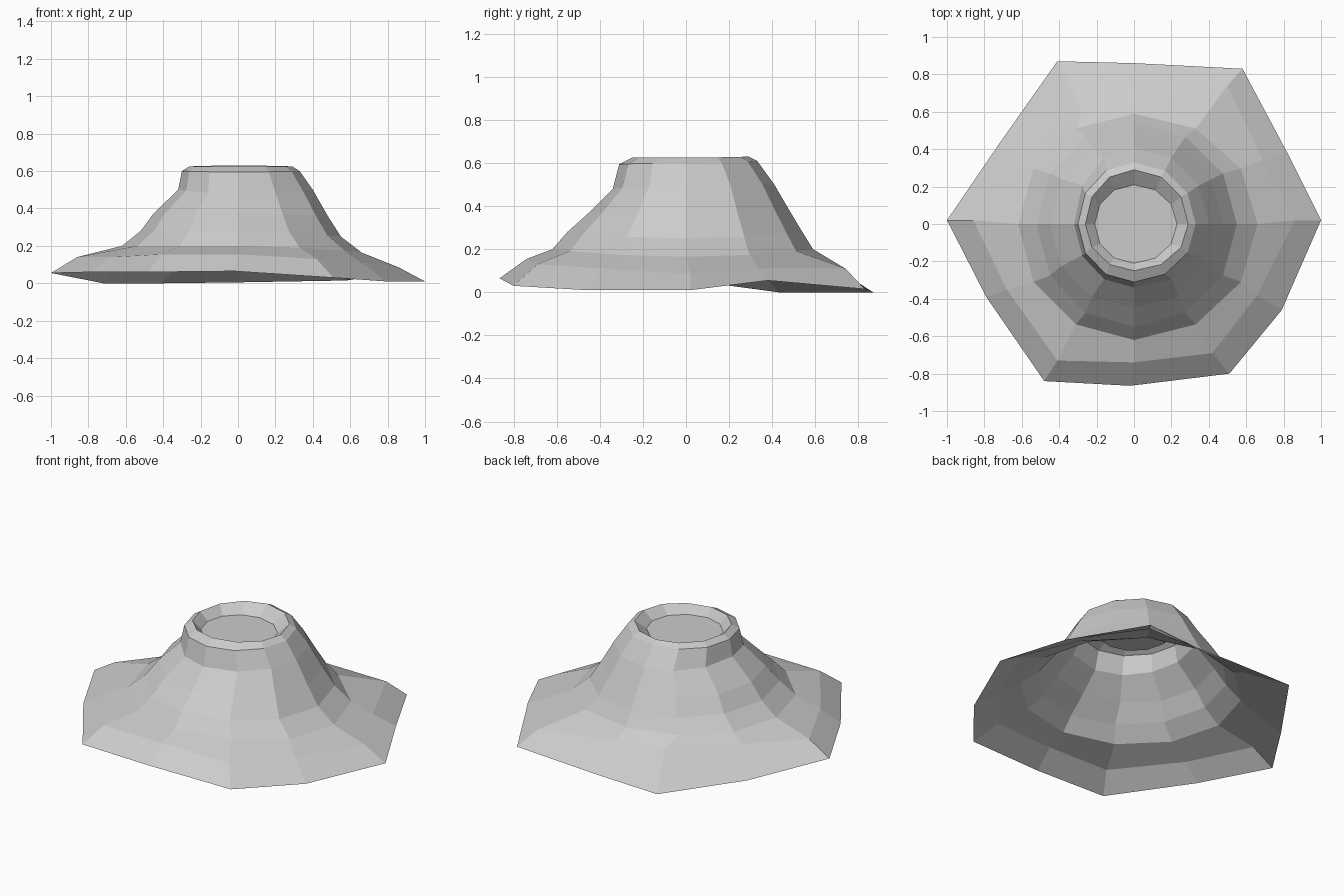
import bpy
import bmesh
from math import cos, sin, radians

if "Cube" in bpy.data.objects:
    bpy.data.objects.remove(bpy.data.objects["Cube"], do_unlink=True)

SIDES = 12

# One grey stone colour
stone = bpy.data.materials.new("grey_stone")
stone.use_nodes = True
stone.diffuse_color = (0.6, 0.6, 0.6, 1)
stone.node_tree.nodes["Principled BSDF"].inputs["Base Color"].default_value = stone.diffuse_color


def oval_ring(right, left, back, front):
    """Ring of points blended from four (radius, height) pairs around the compass."""
    points = []
    for step in range(SIDES):
        angle = radians(step * 360 / SIDES)
        c, s = cos(angle), sin(angle)
        side = right if c > 0 else left
        end = back if s > 0 else front
        points.append((c * side[0], s * end[0], c * c * side[1] + s * s * end[1]))
    return points


def make_object(name, rings, capped=False):
    """Join consecutive rings with flat quads, optionally closing the last ring."""
    bm = bmesh.new()
    loops = [[bm.verts.new(point) for point in ring] for ring in rings]
    for lower, upper in zip(loops, loops[1:]):
        for i in range(SIDES):
            j = (i + 1) % SIDES
            bm.faces.new((lower[i], lower[j], upper[j], upper[i]))
    if capped:
        bm.faces.new(loops[-1])
    mesh = bpy.data.meshes.new(name)
    bm.to_mesh(mesh)
    bm.free()
    mesh.materials.append(stone)
    obj = bpy.data.objects.new(name, mesh)
    bpy.context.collection.objects.link(obj)
    return obj


# Uneven foot of the mountain, anticlockwise from the left side
foot = [
    (1, .02, .01), (.82, .38, .055), (.58, .83, .015), (0, .86, .005),
    (-.41, .87, 0), (-.72, .43, 0), (-1, .02, .055), (-.79, -.39, .06),
    (-.48, -.84, .06), (-.02, -.865, .065), (.51, -.8, .03), (.79, -.46, .01),
]

# Irregular lower skirt
skirt = [
    (.86, .02, .085), (.69, .34, .11), (.5, .74, .11), (.02, .66, .14),
    (-.28, .61, .15), (-.6, .31, .15), (-.86, .02, .14), (-.68, -.35, .14),
    (-.41, -.73, .155), (0, -.74, .155), (.42, -.69, .13), (.66, -.38, .11),
]

# Slopes rising to the rim
slopes = [
    oval_ring((.66, .165), (.62, .2), (.59, .2), (.62, .2)),
    oval_ring((.55, .25), (.52, .28), (.54, .28), (.55, .28)),
    oval_ring((.48, .36), (.45, .375), (.48, .38), (.45, .37)),
    oval_ring((.4, .5), (.32, .5), (.41, .5), (.34, .48)),
    oval_ring((.33, .6), (.3, .6), (.33, .61), (.31, .595)),
]
rim = oval_ring((.29, .625), (.26, .625), (.29, .63), (.25, .625))
make_object("mountain", [foot, skirt] + slopes + [rim])

# Shallow crater with a flat floor
floor = oval_ring((.23, .575), (.21, .575), (.21, .575), (.21, .575))
make_object("crater", [rim, floor], capped=True)
